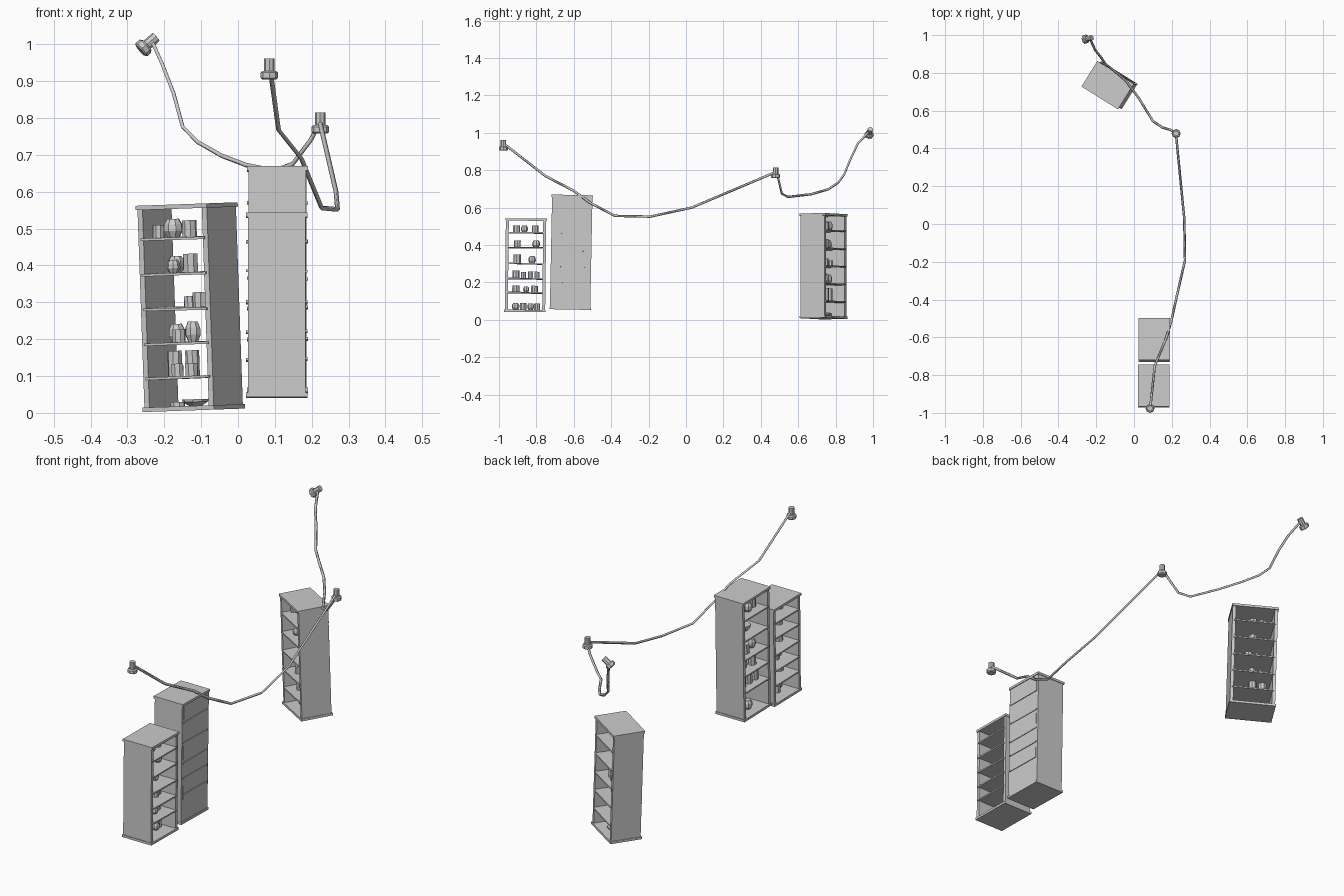
import bpy, bmesh, math, random
from mathutils import Matrix, Vector

if "Cube" in bpy.data.objects:
    bpy.data.objects.remove(bpy.data.objects["Cube"])

random.seed(4)


def finish(bm, name):
    bmesh.ops.recalc_face_normals(bm, faces=bm.faces)
    me = bpy.data.meshes.new(name)
    bm.to_mesh(me)
    bm.free()
    ob = bpy.data.objects.new(name, me)
    bpy.context.collection.objects.link(ob)
    return ob


def box(bm, m, centre, size):
    t = m @ Matrix.Translation(centre) @ Matrix.Diagonal((*size, 1))
    bmesh.ops.create_cube(bm, size=1, matrix=t)


def lathe(bm, m, profile, sides=8):
    """Closed solid from (radius, height) rings."""
    rings = [[bm.verts.new(m @ Vector((r * math.cos(a), r * math.sin(a), z)))
              for a in (2 * math.pi * i / sides for i in range(sides))]
             for r, z in profile]
    for lo, hi in zip(rings, rings[1:]):
        for i in range(sides):
            j = (i + 1) % sides
            bm.faces.new((lo[i], lo[j], hi[j], hi[i]))
    bm.faces.new(rings[0][::-1])
    bm.faces.new(rings[-1])


def can(r, h):
    return [(r, 0), (r, h)]


def pot(r, h):
    return [(r * .7, 0), (r * 1.1, h * .35), (r * 1.05, h * .7), (r * .7, h)]


def bowl(r, h):
    return [(r * .5, 0), (r, h * .6), (r * 1.05, h)]


def cabinet(name, m, height, levels, items, back=False, d=.155, w=.222):
    """Open shelf unit: narrow along local x, wide along local y."""
    # end walls, top and base
    bm = bmesh.new()
    for s in (-1, 1):
        box(bm, m, (0, s * (w / 2 - .011), height / 2), (d - .006, .016, height - .01))
    box(bm, m, (0, 0, height - .006), (d + .004, w, .012))
    box(bm, m, (0, 0, .006), (d + .004, w, .012))
    if back:
        box(bm, m, (d / 2 - .006, 0, height / 2), (.008, w - .03, height - .02))
    finish(bm, name + "_frame")
    # thin, slightly uneven boards
    bm = bmesh.new()
    for z in levels:
        tilt = (Matrix.Translation((0, 0, z))
                @ Matrix.Rotation(random.uniform(-.015, .015), 4, 'X')
                @ Matrix.Rotation(random.uniform(-.02, .02), 4, 'Y'))
        box(bm, m @ tilt, (0, 0, 0), (d + .003, w - .024, .007))
    finish(bm, name + "_boards")
    # crockery: (level index, local x, local y, shape, radius, height)
    bm = bmesh.new()
    floors = [.012] + [z + .003 for z in levels]
    for k, x, y, shape, r, h in items:
        t = Matrix.Translation((x, y, floors[k])) @ Matrix.Rotation(random.random(), 4, 'Z')
        lathe(bm, m @ t, shape(r, h))
    finish(bm, name + "_crockery")


def place(x, y, z, turn=0, lean_x=0, lean_y=0):
    return (Matrix.Translation((x, y, z)) @ Matrix.Rotation(lean_x, 4, 'Y')
            @ Matrix.Rotation(-lean_y, 4, 'X') @ Matrix.Rotation(turn, 4, 'Z'))


# front cabinet, open on both wide sides
cabinet("front_cabinet", place(.105, -.861, .042, lean_y=.012), .5,
        [.103, .178, .258, .343, .423], [
            (0, .01, -.05, pot, .019, .035), (0, -.01, -.01, can, .018, .035),
            (0, .01, .03, pot, .017, .035), (0, 0, .065, can, .016, .035),
            (1, 0, -.05, can, .02, .035), (1, .02, .005, pot, .015, .03),
            (1, 0, .05, can, .018, .035),
            (2, .01, -.05, can, .018, .04), (2, -.01, -.01, can, .014, .032),
            (2, .01, .028, can, .014, .035), (2, 0, .062, can, .014, .035),
            (3, 0, -.045, can, .02, .045), (3, 0, .035, pot, .018, .038),
            (4, 0, -.045, can, .018, .035), (4, 0, .055, pot, .019, .038),
            (5, 0, -.05, can, .019, .036), (5, .01, -.008, pot, .017, .036),
            (5, 0, .05, can, .018, .036)], d=.163)

# middle cabinet, boards poking through its back panel
cabinet("middle_cabinet", place(.107, -.62, .055, lean_y=.02), .613,
        [.145, .23, .31, .41, .515], [
            (0, -.02, 0, pot, .024, .045), (0, -.01, .055, can, .018, .05),
            (1, -.03, -.05, can, .018, .05), (1, -.03, 0, can, .018, .05),
            (1, -.03, .05, can, .018, .05),
            (2, -.03, -.03, can, .02, .045), (2, -.02, .03, pot, .02, .04),
            (3, -.03, .03, can, .024, .05), (3, -.02, -.04, pot, .02, .045),
            (4, -.01, 0, bowl, .03, .03),
            (5, -.03, 0, pot, .022, .045), (5, -.02, -.055, can, .016, .04)],
        back=True, d=.162)

# rear cabinet, turned and leaning
cabinet("rear_cabinet", place(-.12, .735, .007, math.radians(58), -.035), .56,
        [.09, .183, .277, .372, .468], [
            (0, .01, 0, bowl, .035, .018), (0, .0, .05, can, .02, .012),
            (1, 0, .055, can, .02, .07), (1, .01, .005, can, .019, .07),
            (1, -.02, .035, can, .017, .035), (1, -.02, -.01, can, .018, .035),
            (2, 0, .045, pot, .021, .05), (2, .01, 0, pot, .02, .055),
            (2, -.03, .02, can, .018, .035),
            (3, .02, -.02, can, .02, .04), (3, .03, .02, can, .016, .03),
            (4, 0, .04, pot, .022, .045), (4, .01, 0, can, .021, .05),
            (4, -.03, .03, pot, .017, .035),
            (5, 0, .045, pot, .024, .05), (5, .01, 0, can, .02, .045),
            (5, -.02, .08, can, .016, .035)], w=.228)

# lamp sockets: broad collar with a narrow neck
for name, pos, axis in (("front", (.085, -.976, .905), (0, 0, 1)),
                        ("middle", (.223, .479, .758), (0, 0, 1)),
                        ("rear", (-.265, .977, .983), (.75, .15, .65))):
    m = Matrix.Translation(pos) @ Vector((0, 0, 1)).rotation_difference(Vector(axis)).to_matrix().to_4x4()
    bm = bmesh.new()
    lathe(bm, m, [(.019, 0), (.024, .004), (.024, .018), (.019, .023),
                  (.0145, .023), (.0145, .057)])
    finish(bm, name + "_lamp_socket")

# hanging cable in two spans
spans = {
    "front_cable": [(.087, -.965, .935), (.11, -.75, .768), (.172, -.6, .69), (.198, -.513, .626),
                    (.227, -.38, .556), (.27, -.192, .552), (.266, .03, .60), (.222, .479, .79)],
    "rear_cable": [(.22, .485, .785), (.197, .497, .74), (.148, .512, .675), (.10, .545, .657),
                   (.023, .67, .672), (-.045, .76, .698), (-.11, .815, .735), (-.15, .845, .776),
                   (-.175, .883, .868), (-.205, .92, .945), (-.235, .985, 1.012)],
}
for name, pts in spans.items():
    cu = bpy.data.curves.new(name, 'CURVE')
    cu.dimensions = '3D'
    cu.bevel_depth = .0065
    cu.bevel_resolution = 0
    cu.use_fill_caps = True
    sp = cu.splines.new('POLY')
    sp.points.add(len(pts) - 1)
    for p, co in zip(sp.points, pts):
        p.co = (*co, 1)
    bpy.context.collection.objects.link(bpy.data.objects.new(name, cu))
